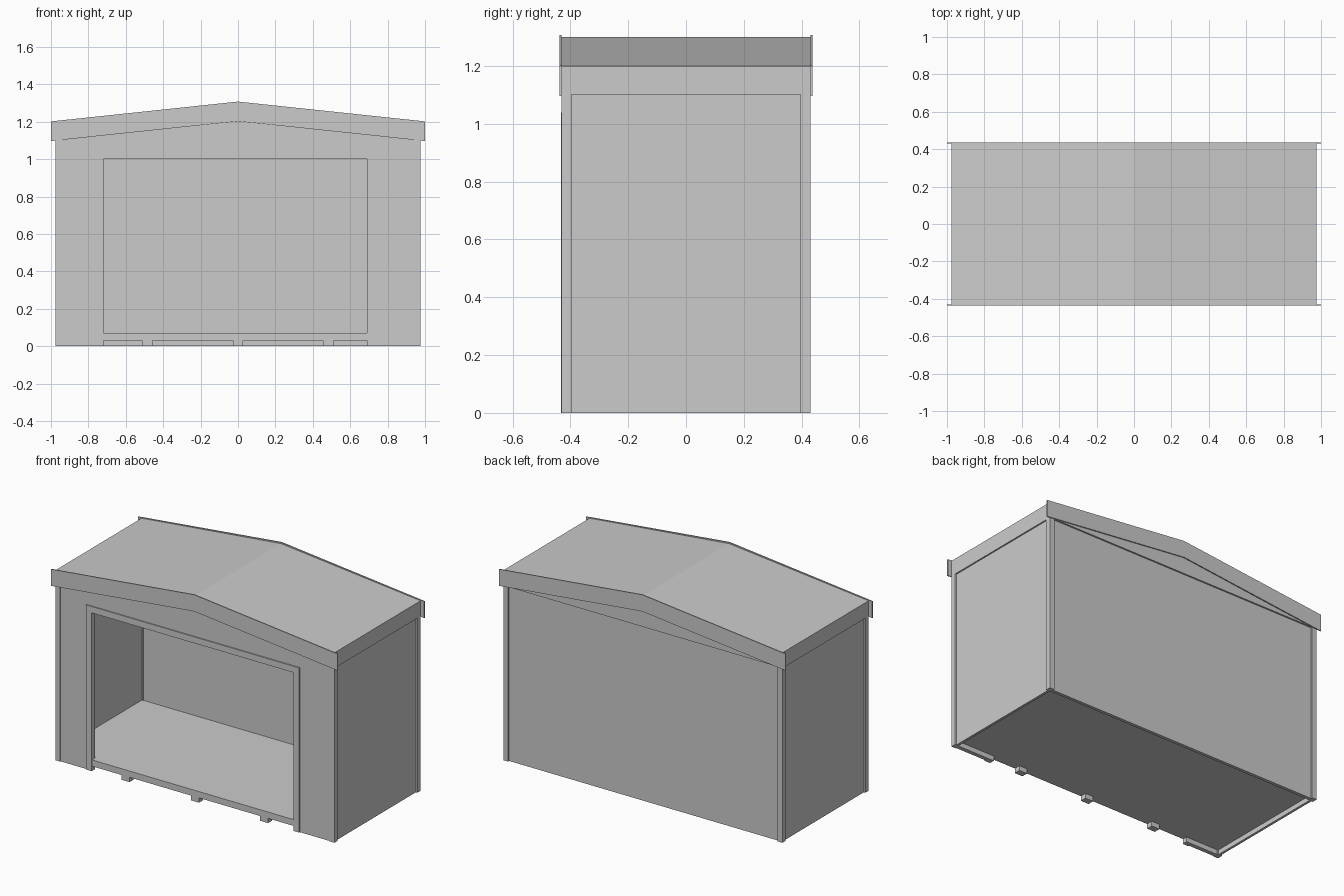
import bpy, bmesh

if "Cube" in bpy.data.objects:
    bpy.data.objects.remove(bpy.data.objects["Cube"])


def prism(name, profile, y0, y1):
    """Extrude a closed (x, z) outline from y0 to y1."""
    bm = bmesh.new()
    face = bm.faces.new([bm.verts.new((x, y0, z)) for x, z in profile])
    ext = bmesh.ops.extrude_face_region(bm, geom=[face])
    verts = [v for v in ext["geom"] if isinstance(v, bmesh.types.BMVert)]
    bmesh.ops.translate(bm, verts=verts, vec=(0, y1 - y0, 0))
    bmesh.ops.recalc_face_normals(bm, faces=bm.faces[:])
    mesh = bpy.data.meshes.new(name)
    bm.to_mesh(mesh)
    bm.free()
    obj = bpy.data.objects.new(name, mesh)
    bpy.context.collection.objects.link(obj)
    return obj


def box(name, x0, x1, y0, y1, z0, z1):
    return prism(name, [(x0, z0), (x1, z0), (x1, z1), (x0, z1)], y0, y1)


def chevron(half, eave, ridge, depth):
    """Shallow gable outline with a constant vertical depth."""
    return [(-half, eave), (0, ridge), (half, eave),
            (half, eave - depth), (0, ridge - depth), (-half, eave - depth)]


W, D, POST = 0.975, 0.43, 0.033     # half width, half depth, post size
IW, ID = W - POST, D - POST         # inner faces of the posts
L, R, TOP = -0.72, 0.69, 1.0        # doorway left, right, top
T = 0.04                            # casing width

# Corner posts
for sx, side in ((-1, "left"), (1, "right")):
    for sy, end in ((-1, "front"), (1, "back")):
        xs = sorted((sx * IW, sx * W))
        ys = sorted((sy * ID, sy * D))
        box(f"corner_post_{end}_{side}", *xs, *ys, 0, 1.105)

# Recessed side walls
for sx, side in ((-1, "left"), (1, "right")):
    xs = sorted((sx * 0.95, sx * (W - 0.01)))
    box(f"{side}_wall", *xs, -ID, ID, 0, 1.105)

# Recessed back wall with a flush gable panel above
box("back_wall", -IW, IW, 0.40, D - 0.01, 0, 1.105)
prism("back_gable_panel", [(-IW, 1.103), (IW, 1.103), (0, 1.203)], 0.40, D)

# Front wall with doorway
prism("front_wall",
      [(-IW, 0), (L, 0), (L, TOP), (R, TOP), (R, 0), (IW, 0),
       (IW, 1.105), (0, 1.203), (-IW, 1.105)], -D + 0.004, -0.40)

# Doorway casing
prism("door_casing",
      [(L - T, 0), (L, 0), (L, TOP), (R, TOP), (R, 0), (R + T, 0),
       (R + T, TOP + T), (L - T, TOP + T)], -D - 0.003, -0.41)

# Floor and the doorway sill
box("floor", -0.95, 0.95, -0.40, 0.40, 0.03, 0.07)
box("door_sill", L, R, -D, -0.40, 0.03, 0.07)

# Small feet under the sill
for i, x in enumerate((-0.485, 0, 0.483)):
    box(f"floor_foot_{i + 1}", x - 0.028, x + 0.028, -D, -0.39, 0, 0.03)

# Roof slab
prism("roof", chevron(W, 1.2, 1.3, 0.098), -D, D)

# Gable fascia boards
for sy, end in ((-1, "front"), (1, "back")):
    ys = sorted((sy * D, sy * (D + 0.007)))
    prism(f"{end}_fascia", chevron(1.0, 1.202, 1.308, 0.105), *ys)
